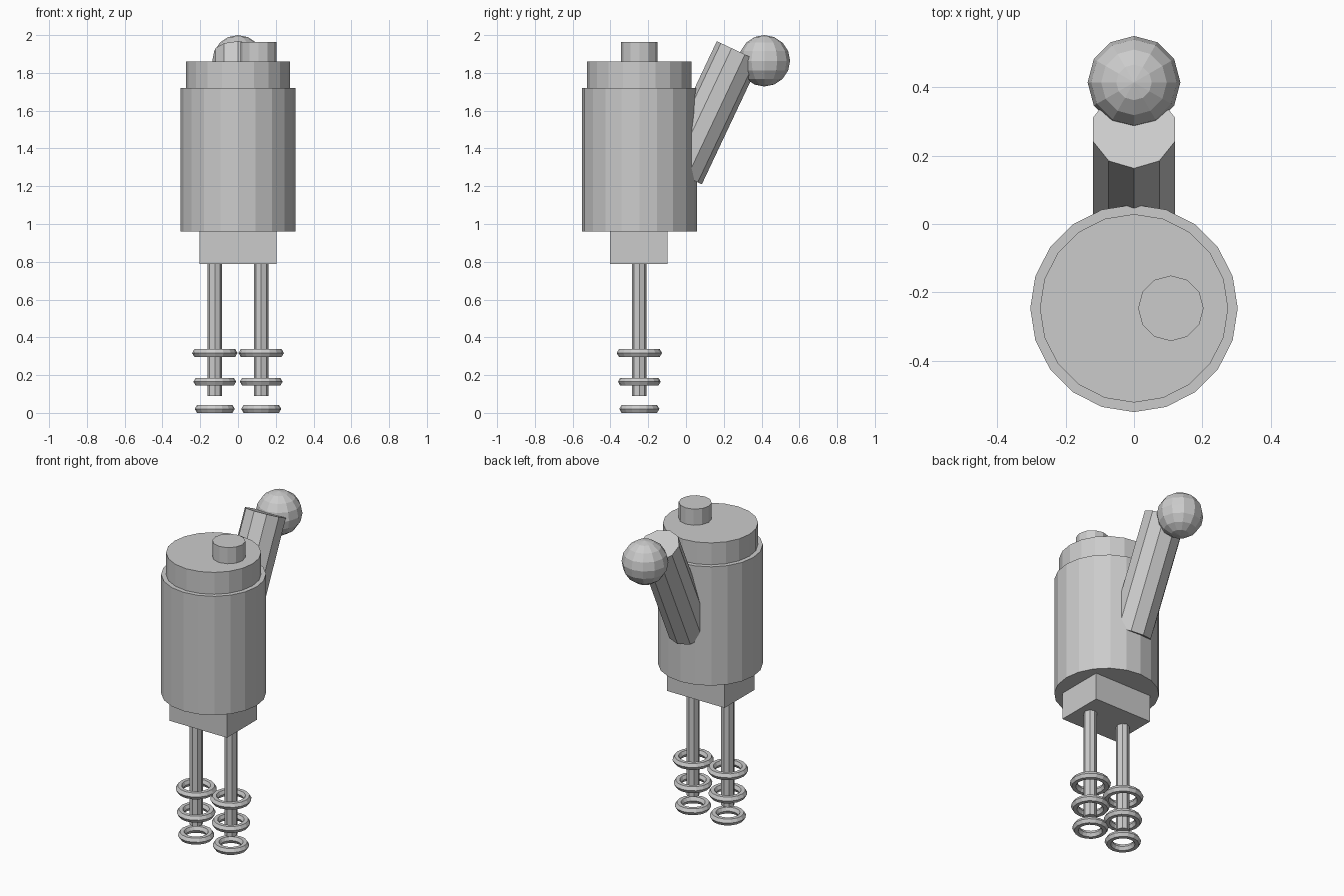
import bpy
from math import radians
from mathutils import Vector

if "Cube" in bpy.data.objects:
    bpy.data.objects.remove(bpy.data.objects["Cube"])

AXIS_Y = -0.247  # depth of the body axis


def cylinder(name, sides, radius, bottom, top):
    """Flat-faced cylinder between two end points."""
    a, b = Vector(bottom), Vector(top)
    d = b - a
    tilt = d.angle(Vector((0, 0, 1)))
    bpy.ops.mesh.primitive_cylinder_add(
        vertices=sides, radius=radius, depth=d.length,
        location=(a + b) / 2, rotation=(-tilt if d.y > 0 else tilt, 0, 0))
    bpy.context.object.name = name


def upright(name, sides, radius, x, z0, z1):
    cylinder(name, sides, radius, (x, AXIS_Y, z0), (x, AXIS_Y, z1))


# Body, lid and off-centre knob
upright("body", 20, 0.304, 0, 0.96, 1.72)
upright("lid", 20, 0.276, 0, 1.72, 1.86)
upright("lid_knob", 12, 0.096, 0.108, 1.86, 1.963)

# Hip block
bpy.ops.mesh.primitive_cube_add(size=1, location=(0, -0.25, 0.875))
hips = bpy.context.object
hips.name = "hip_block"
hips.scale = (0.408, 0.304, 0.175)

# Legs with three loose rings each
for side, x in (("left", -0.123), ("right", 0.123)):
    upright(side + "_leg", 8, 0.039, x, 0.09, 0.79)
    for i, (z, outer) in enumerate(((0.021, 0.106), (0.165, 0.113), (0.317, 0.12))):
        minor = 0.0235
        bpy.ops.mesh.primitive_torus_add(
            major_segments=16, minor_segments=6, major_radius=outer - minor,
            minor_radius=minor, location=(x, AXIS_Y, z))
        bpy.context.object.name = f"{side}_leg_ring_{i + 1}"

# Slanted rear arm with a ball at its end
cylinder("rear_arm", 10, 0.126, (0, -0.03, 1.264), (0, 0.277, 1.914))
bpy.ops.mesh.primitive_uv_sphere_add(
    segments=12, ring_count=8, radius=0.136, location=(0, 0.415, 1.864))
bpy.context.object.name = "rear_ball"
